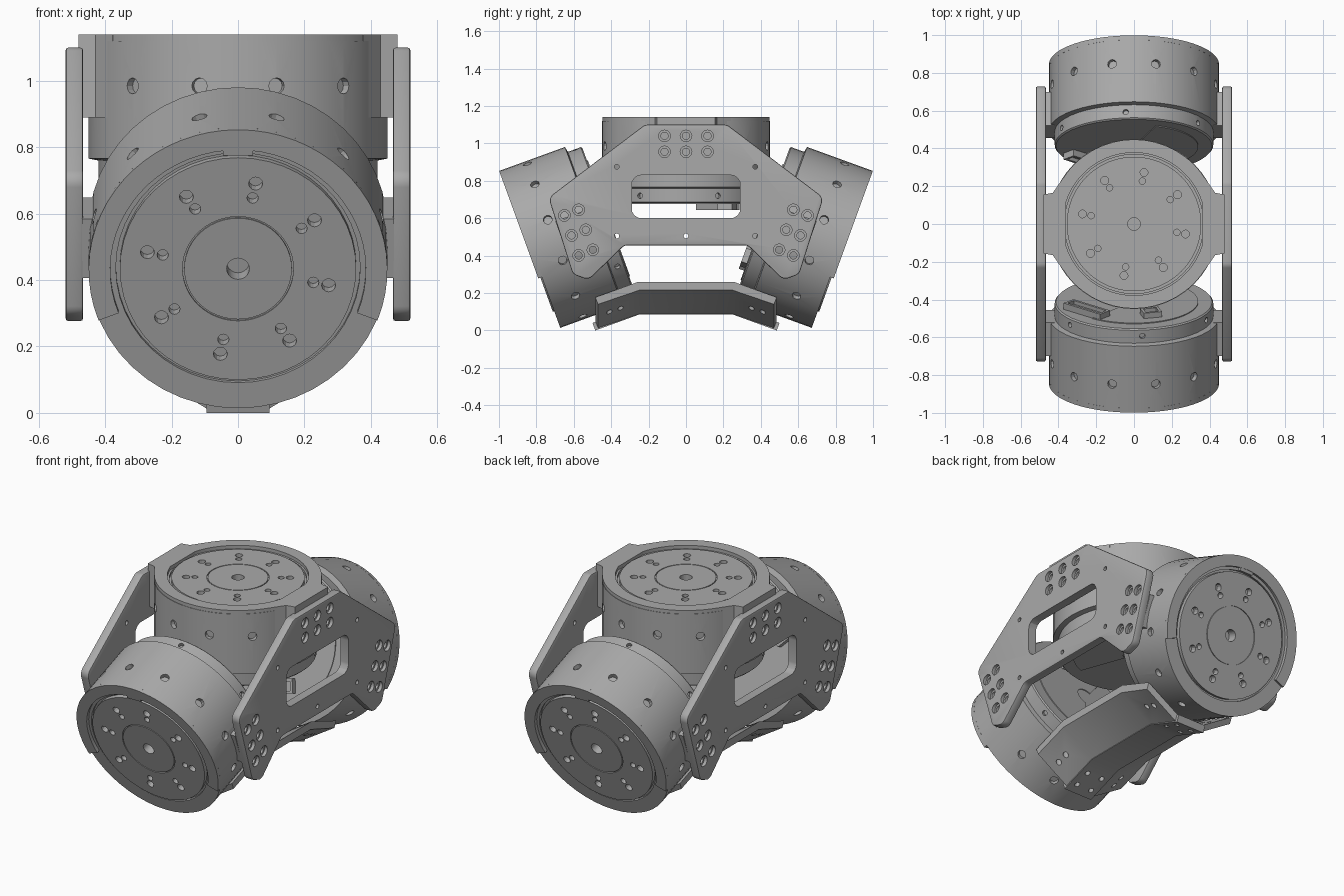
import bpy, bmesh, math
from math import cos, sin, radians, pi
from mathutils import Matrix, Vector

old = bpy.data.objects.get("Cube")
if old:
    bpy.data.objects.remove(old, do_unlink=True)

COLOR = (0.40, 0.40, 0.40, 1)
metal = bpy.data.materials.new("machined_grey")
metal.use_nodes = True
metal.diffuse_color = COLOR
metal.node_tree.nodes["Principled BSDF"].inputs["Base Color"].default_value = COLOR
made = []
I = Matrix.Identity(4)
T = Matrix.Translation
SEG = 48


def finish(name, bm, matrix=I):
    bmesh.ops.recalc_face_normals(bm, faces=bm.faces)
    me = bpy.data.meshes.new(name)
    bm.to_mesh(me)
    bm.free()
    me.materials.append(metal)
    ob = bpy.data.objects.new(name, me)
    bpy.context.collection.objects.link(ob)
    ob.matrix_world = matrix
    made.append(ob)
    return ob


def add_prism(bm, pts, z0, z1, m=I):
    """Closed outline extruded along local z."""
    a = [bm.verts.new(m @ Vector((x, y, z0))) for x, y in pts]
    b = [bm.verts.new(m @ Vector((x, y, z1))) for x, y in pts]
    bm.faces.new(a[::-1])
    bm.faces.new(b)
    n = len(pts)
    for i in range(n):
        j = (i + 1) % n
        bm.faces.new((a[i], a[j], b[j], b[i]))


def prism(name, pts, z0, z1, matrix=I, m=I):
    bm = bmesh.new()
    add_prism(bm, pts, z0, z1, m)
    return finish(name, bm, matrix)


def circle(r, n=12):
    return [(r * cos(2 * pi * i / n), r * sin(2 * pi * i / n)) for i in range(n)]


def rect(w, h):
    return [(-w, -h), (w, -h), (w, h), (-w, h)]


def rounded(pts, r, steps=4):
    """Round each corner of an outline."""
    out = []
    for i, p in enumerate(pts):
        p = Vector(p)
        a = (Vector(pts[i - 1]) - p).normalized()
        b = (Vector(pts[(i + 1) % len(pts)]) - p).normalized()
        half = a.angle(b) / 2
        c = p + (a + b).normalized() * r / sin(half)
        s, e = p + a * r / math.tan(half) - c, p + b * r / math.tan(half) - c
        for k in range(steps + 1):
            out.append(tuple(c + s.lerp(e, k / steps).normalized() * r))
    return out


def mirrored(pts):
    """Outline of a right half, completed with its left half."""
    return pts + [(-x, y) for x, y in reversed(pts)]


def arc_ring(r0, r1, a0, a1, n=40):
    ang = [radians(a0 + (a1 - a0) * i / n) for i in range(n + 1)]
    return ([(r1 * cos(a), r1 * sin(a)) for a in ang] +
            [(r0 * cos(a), r0 * sin(a)) for a in reversed(ang)])


def lathe(name, profile, matrix):
    bm = bmesh.new()
    rings = []
    for r, z in profile:
        if r == 0:
            rings.append([bm.verts.new((0, 0, z))] * SEG)
        else:
            rings.append([bm.verts.new((x, y, z)) for x, y in circle(r, SEG)])
    for p, q in zip(rings, rings[1:]):
        for i in range(SEG):
            j = (i + 1) % SEG
            vs = list(dict.fromkeys((p[i], p[j], q[j], q[i])))
            bm.faces.new(vs)
    return finish(name, bm, matrix)


def cut(ob, cutter):
    """Subtract the cutter, then discard it."""
    cutter.hide_render = True
    mod = ob.modifiers.new("cut", "BOOLEAN")
    mod.object, mod.operation, mod.solver = cutter, "DIFFERENCE", "EXACT"
    bpy.context.view_layer.objects.active = ob
    bpy.ops.object.modifier_apply(modifier=mod.name)
    made.remove(cutter)
    bpy.data.objects.remove(cutter, do_unlink=True)


def motor(side, matrix, flip=1, top=False):
    body = lathe(side + "_motor_body", [
        (0, -.46), (.413, -.46), (.42, -.453), (.42, -.38), (.45, -.374), (.45, -.02),
        (.368, -.02), (.368, -.035), (.356, -.035), (.356, -.012), (.167, -.012),
        (.167, -.018), (.162, -.018), (.162, -.012), (0, -.012)], matrix)
    # Bolt holes in the output face, body wall and rear lip
    bm = bmesh.new()
    add_prism(bm, circle(.034, 20), -.07, .02)
    for k in range(8):
        a = radians(34 + 45 * k)
        for r, size in ((.278, .021), (.231, .017)):
            add_prism(bm, circle(size), -.05, .02, T((r * cos(a), r * sin(a), 0)))
    for k in range(12):
        m = Matrix.Rotation(radians(15 + 30 * k), 4, "Z") @ T((.45, 0, -.155)) \
            @ Matrix.Rotation(pi / 2, 4, "Y")
        add_prism(bm, circle(.024), -.025, .02, m)
    for k in range(6):
        m = Matrix.Rotation(radians(24 + 60 * k), 4, "Z") @ T((.42, 0, -.42)) \
            @ Matrix.Rotation(pi / 2, 4, "Y")
        add_prism(bm, circle(.015), -.02, .02, m)
    cut(body, finish("hole_cutter", bm, matrix))
    # Raised rim: closed on the top motor, open at the bottom of the others
    if top:
        for s, a in (("a", 0), ("b", 180)):
            prism(side + "_rim_" + s, arc_ring(.378, .447, a, a + 180), -.025, 0, matrix)
        ear = [(.36, -.24), (.378, -.24), (.43, -.165), (.48, -.155),
               (.48, .155), (.43, .165), (.378, .24), (.36, .24)]
        z0, z1 = -.25, 0
        ear = [(max(x, .385) if abs(y) < .2 else x, y) for x, y in ear]
    else:
        prism(side + "_rim", arc_ring(.385, .45, -21, 201), -.025, 0, matrix)
        prism(side + "_rim_tab", rect(.045, .014), -.025, -.002, matrix, T((0, .38, 0)))
        ear = [(.38, -.095), (.47, -.095), (.47, .095), (.38, .095)]
        z0, z1 = -.38, -.19
    # Mounting ears that meet the side plates
    for s, sign in (("left", 1), ("right", -1)):
        prism(f"{side}_{s}_ear", [(sign * x, y) for x, y in ear], z0, z1, matrix)
    # Rear cover panel and connectors
    prism(side + "_rear_panel", arc_ring(.06, .34, 0, 200, 30), -.465, -.455, matrix,
          Matrix.Rotation(radians(-70 if flip > 0 else 110), 4, "Z"))
    for n, x, y, w, h, turn in (("long", -.25, .17, .13, .04, 42),
                                ("short", .09, .22, .05, .04, -15)):
        m = T((flip * x, flip * y, 0)) @ Matrix.Rotation(radians(turn), 4, "Z")
        plug = prism(f"{side}_{n}_connector", rect(w, h), -.495, -.455, matrix, m)
        cut(plug, prism("socket_cutter", rect(w - .015, h - .015), -.6, -.475, matrix, m))


# Three motors: one upright, two tipped outward and downward
tilt = Matrix.Rotation(radians(110), 4, "X")
motor("top", T((0, 0, 1.14)), top=True)
motor("front", T((0, -.845, .43)) @ tilt)
motor("back", T((0, .845, .43)) @ Matrix.Rotation(pi, 4, "Z") @ tilt, flip=-1)

# Side plates with window and counterbored bolt holes
SIDE = Matrix(((0, 0, 1, 0), (1, 0, 0, 0), (0, 1, 0, 0), (0, 0, 0, 1)))
outline = rounded(mirrored([(.33, .455), (.52, .27), (.605, .30), (.735, .71),
                            (.22, 1.10)]), .045)
window = rounded(rect(.29, .115), .05)
bolts = [(y, z) for y in (-.115, 0, .115) for z in (1.04, .955)]
for k in range(3):
    for dy, dz in ((0, 0), (.076, .03)):
        y, z = -.65 + .038 * k, .615 - .107 * k
        bolts += [(s * (y + dy), z + dz) for s in (1, -1)]
pins = [(-.37, .875), (.37, .875), (-.37, .505), (0, .505), (.37, .505)]
for side, sign in (("left", 1), ("right", -1)):
    plate = prism(side + "_side_plate", outline, sign * .467, sign * .519, SIDE)
    bev = plate.modifiers.new("bevel", "BEVEL")
    bev.width, bev.segments, bev.limit_method = .007, 2, "ANGLE"
    bev.angle_limit = radians(50)
    bpy.context.view_layer.objects.active = plate
    bpy.ops.object.modifier_apply(modifier=bev.name)
    for step in ("through", "counterbore"):
        bm = bmesh.new()
        if step == "through":
            add_prism(bm, window, sign * .4, sign * .6, T((0, .715, 0)))
            for y, z in pins:
                add_prism(bm, circle(.013), sign * .4, sign * .6, T((y, z, 0)))
        for y, z in bolts:
            r, start = (.019, .4) if step == "through" else (.031, .5)
            add_prism(bm, circle(r, 16), sign * start, sign * .6, T((y, z, 0)))
        cut(plate, finish("plate_cutter", bm, SIDE))

# Bent lower bracket: flat centre strip with two sloping wings
bend = mirrored([(.25, .085), (.485, 0), (.5, .04), (.255, .13)])
wing = mirrored([(.25, .085), (.47, .01), (.485, .047), (.255, .13)])
strip = prism("bracket_strip", bend, -.095, .095, SIDE)
bm = bmesh.new()
for x in (-.05, .05):
    for y in (.34, .43):
        for s in (1, -1):
            add_prism(bm, circle(.015), -.1, .2, T((x, s * y, 0)))
cut(strip, finish("strip_cutter", bm))
for side, sign in (("left", 1), ("right", -1)):
    shear = Matrix(((0, 0, sign * .21, sign * .09), (1, 0, 0, 0),
                    (0, 1, .13, 0), (0, 0, 0, 1)))
    ob = prism(side + "_bracket_wing", wing, 0, 1, I, shear)
    bm = bmesh.new()
    for y in (.35, .41):
        for s in (1, -1):
            add_prism(bm, circle(.015), -.1, .4, T((sign * .2, s * y, 0)))
    cut(ob, finish("wing_cutter", bm))

# Smooth curved walls, keep machined edges crisp
bpy.ops.object.select_all(action="DESELECT")
for ob in made:
    ob.select_set(True)
bpy.context.view_layer.objects.active = made[0]
bpy.ops.object.shade_smooth_by_angle(angle=radians(25))
